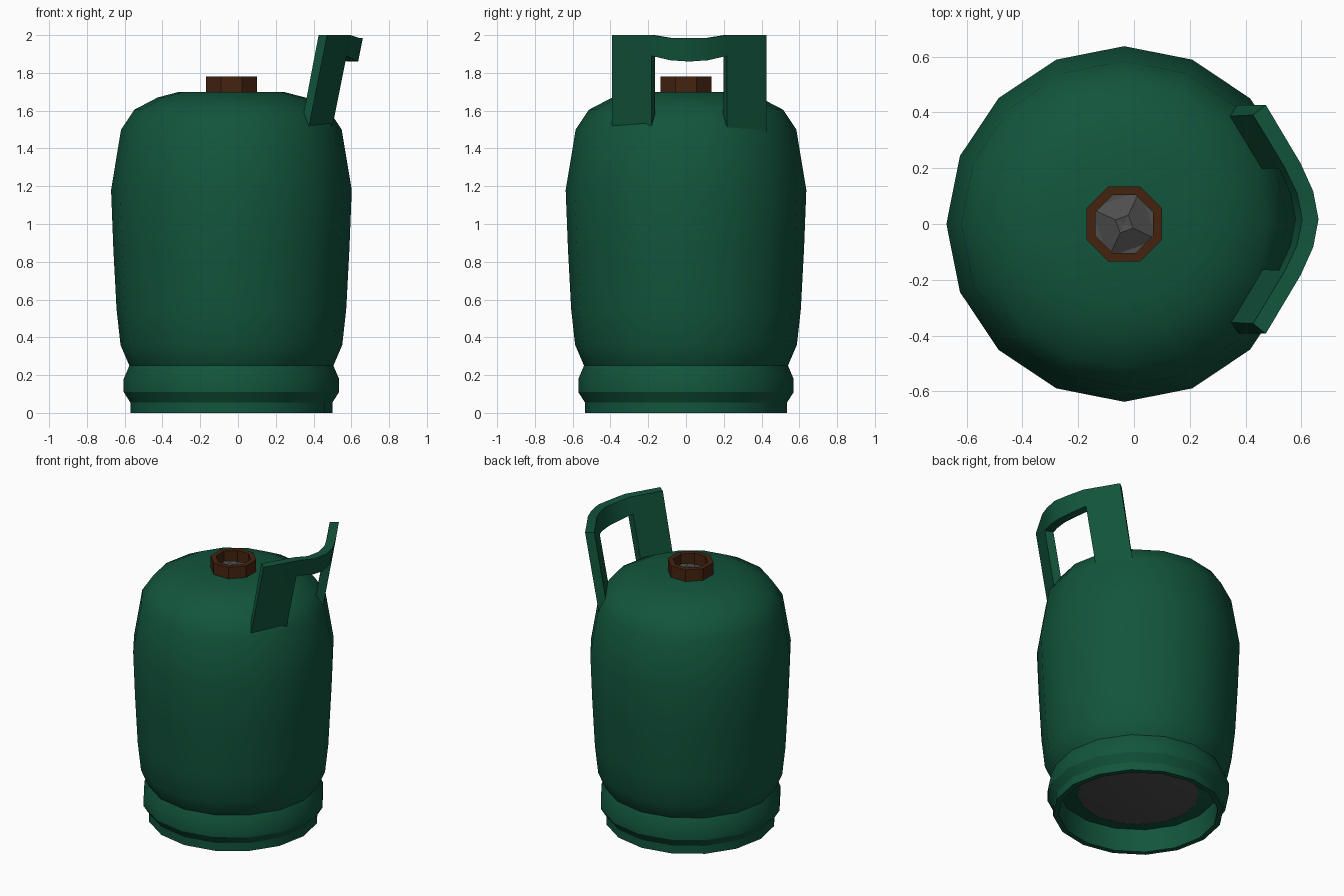
import bpy, bmesh, math
from mathutils import Matrix, Vector

cube = bpy.data.objects.get("Cube")
if cube:
    bpy.data.objects.remove(cube, do_unlink=True)

AXIS_X = -0.035


def material(name, rgb):
    m = bpy.data.materials.new(name)
    m.use_nodes = True
    m.diffuse_color = (*rgb, 1)
    m.node_tree.nodes["Principled BSDF"].inputs["Base Color"].default_value = (*rgb, 1)
    return m


green = material("dark_green_paint", (0.006, 0.09, 0.046))
brown = material("brown_metal", (0.06, 0.017, 0.005))
grey = material("dark_grey_metal", (0.075, 0.075, 0.075))


def finish(bm, name, mat, smooth=None):
    bmesh.ops.remove_doubles(bm, verts=bm.verts, dist=0.0005)
    bmesh.ops.recalc_face_normals(bm, faces=bm.faces)
    mesh = bpy.data.meshes.new(name)
    bm.to_mesh(mesh)
    bm.free()
    mesh.materials.append(mat)
    obj = bpy.data.objects.new(name, mesh)
    bpy.context.collection.objects.link(obj)
    if smooth:
        bpy.ops.object.select_all(action="DESELECT")
        obj.select_set(True)
        bpy.context.view_layer.objects.active = obj
        bpy.ops.object.shade_smooth_by_angle(angle=math.radians(smooth))
    return obj


def lathe(name, profile, mat, sides=16, turn=0.0, smooth=None, closed=False):
    """Revolve (radius, height) points around the tank axis."""
    bm = bmesh.new()
    start = Matrix.Rotation(turn, 3, "Z")
    verts = [bm.verts.new(start @ Vector((r, 0, z))) for r, z in profile]
    edges = [bm.edges.new(pair) for pair in zip(verts, verts[1:])]
    if closed:
        edges.append(bm.edges.new((verts[-1], verts[0])))
    bmesh.ops.spin(bm, geom=verts + edges, cent=(0, 0, 0), axis=(0, 0, 1),
                   angle=math.tau, steps=sides, use_merge=False)
    bmesh.ops.translate(bm, verts=bm.verts, vec=(AXIS_X, 0, 0))
    return finish(bm, name, mat, smooth)


# Rounded tank
lathe("tank", [(0.5, 0.2), (0.54, 0.25), (0.587, 0.36), (0.608, 0.55), (0.625, 0.87),
               (0.637, 1.18), (0.584, 1.5), (0.514, 1.605), (0.39, 1.67),
               (0.275, 1.7), (0, 1.7)], green, smooth=42)

# Hollow foot ring and the recessed underside
lathe("foot_ring", [(0.535, 0), (0.535, 0.055), (0.57, 0.11), (0.57, 0.18), (0.54, 0.25),
                    (0.38, 0.25), (0.38, 0.13), (0.5, 0.16), (0.5, 0)],
      green, smooth=30, closed=True)
lathe("tank_underside", [(0.385, 0.132), (0.2, 0.11), (0, 0.1)], grey, smooth=30)

# Octagonal valve collar with a faceted valve inside
R8 = 1 / math.cos(math.pi / 8)
lathe("valve_collar", [(0.135 * R8, 1.69), (0.135 * R8, 1.78), (0.103 * R8, 1.78),
                       (0.103 * R8, 1.69)], brown, sides=8, turn=math.pi / 8, closed=True)
lathe("valve_floor", [(0.11 * R8, 1.704), (0, 1.704)], grey, sides=8, turn=math.pi / 8)
lathe("valve", [(0.14, 1.7), (0.035, 1.745), (0, 1.74)], grey, sides=4,
      turn=math.radians(65))

# Carrying handle: a bowed, leaning sheet with an opening, given thickness
MID_Y, LEAN, TOP, LEG_BOTTOM = 0.017, 0.2, 2.0, 1.45
half = [(0.41, 0.472, 1.89), (0.2, 0.597, 1.89), (0.1, 0.645, 1.867), (0.0, 0.664, 1.86)]
stations = [(-y, x, z) for y, x, z in half] + [s for s in reversed(half[:-1])]

bm = bmesh.new()


def column(y, x, beam_bottom):
    top = TOP - 0.015 * (abs(y) < 0.15)
    return [bm.verts.new((x + (z - TOP) * LEAN, y + MID_Y, z))
            for z in (top, beam_bottom, LEG_BOTTOM)]


columns = [column(*s) for s in stations]
last = len(columns) - 2
for i, (a, b) in enumerate(zip(columns, columns[1:])):
    bm.faces.new((a[0], a[1], b[1], b[0]))
    if i in (0, last):
        bm.faces.new((a[1], a[2], b[2], b[1]))
bmesh.ops.delete(bm, geom=[v for v in bm.verts if not v.link_faces], context="VERTS")
bmesh.ops.recalc_face_normals(bm, faces=bm.faces)
# Make the sheet face outwards so that thickness grows towards the tank
if sum(f.normal.x for f in bm.faces) < 0:
    bmesh.ops.reverse_faces(bm, faces=bm.faces)
inner = bmesh.ops.duplicate(bm, geom=bm.verts[:] + bm.edges[:] + bm.faces[:])
rim = [e for e in bm.edges if e.is_boundary]
copies = [g for g in inner["geom"] if isinstance(g, bmesh.types.BMVert)]
for v in copies:
    inward = Vector((0.035 + v.co.x, v.co.y - MID_Y, 0)).normalized()
    v.co -= inward * 0.058
bmesh.ops.bridge_loops(bm, edges=rim)
finish(bm, "carrying_handle", green, smooth=30)
